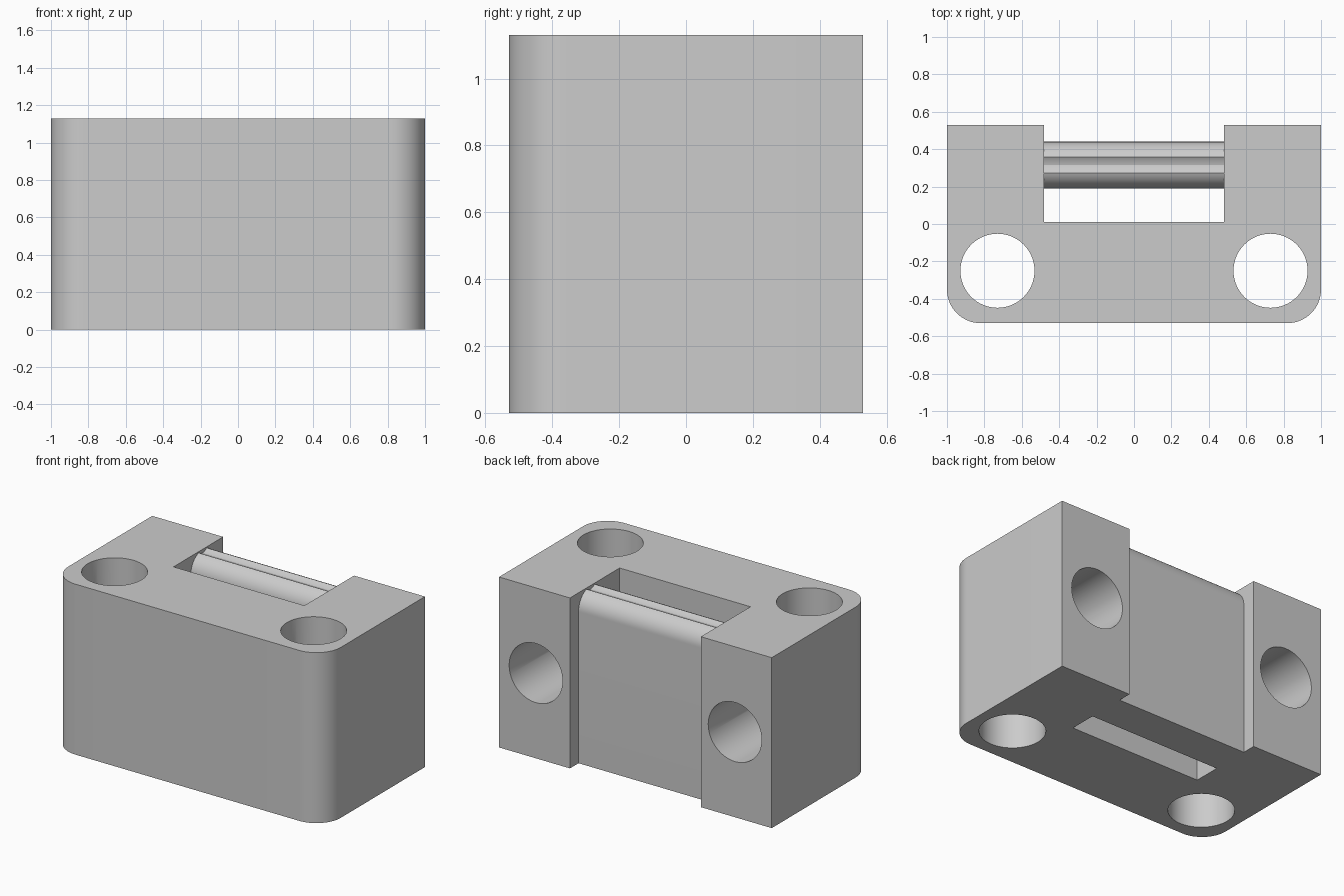
import bpy, bmesh
from math import sin, cos, pi, radians

if "Cube" in bpy.data.objects:
    bpy.data.objects.remove(bpy.data.objects["Cube"])

HEIGHT = 1.13
HALF_DEPTH = 0.53
SLOT = 0.48          # half width of the slot
SLOT_FRONT = 0.01

grey = bpy.data.materials.new("plain grey")
grey.use_nodes = True
colour = (0.6, 0.6, 0.6, 1)
grey.diffuse_color = colour
grey.node_tree.nodes["Principled BSDF"].inputs["Base Color"].default_value = colour


def arc(cx, cy, r, start, end, steps):
    """Points along an arc, angles in degrees."""
    angles = [radians(start + (end - start) * i / steps) for i in range(steps + 1)]
    return [(cx + r * cos(a), cy + r * sin(a)) for a in angles]


def extrude(name, points, place, vector):
    """Extrude a closed 2D profile, placed in 3D by a function."""
    bm = bmesh.new()
    face = bm.faces.new([bm.verts.new(place(u, v)) for u, v in points])
    result = bmesh.ops.extrude_face_region(bm, geom=[face])
    moved = [g for g in result["geom"] if isinstance(g, bmesh.types.BMVert)]
    bmesh.ops.translate(bm, verts=moved, vec=vector)
    bmesh.ops.recalc_face_normals(bm, faces=bm.faces)
    mesh = bpy.data.meshes.new(name)
    bm.to_mesh(mesh)
    bm.free()
    mesh.materials.append(grey)
    obj = bpy.data.objects.new(name, mesh)
    bpy.context.collection.objects.link(obj)
    return obj


def activate(obj):
    bpy.ops.object.select_all(action="DESELECT")
    obj.select_set(True)
    bpy.context.view_layer.objects.active = obj


def drill(target, radius, location, depth, rotation=(0, 0, 0)):
    """Cut a round hole and discard the cutter."""
    bpy.ops.mesh.primitive_cylinder_add(vertices=64, radius=radius, depth=depth,
                                        location=location, rotation=rotation)
    cutter = bpy.context.object
    cutter.hide_render = True
    cutter.data.materials.append(grey)
    activate(target)
    mod = target.modifiers.new("hole", "BOOLEAN")
    mod.operation = "DIFFERENCE"
    mod.solver = "EXACT"
    mod.object = cutter
    bpy.ops.object.modifier_apply(modifier=mod.name)
    bpy.data.objects.remove(cutter)


# Block: U-shaped outline with rounded front corners
R = 0.18
half = arc(1 - R, -HALF_DEPTH + R, R, -90, 0, 16)
half += [(1, HALF_DEPTH), (SLOT, HALF_DEPTH), (SLOT, SLOT_FRONT)]
outline = half + [(-x, y) for x, y in reversed(half)]
block = extrude("block", outline, lambda x, y: (x, y, 0), (0, 0, HEIGHT))

# Upright through holes, and rear holes that run into them
for side in (-1, 1):
    drill(block, 0.198, (side * 0.73, -0.25, HEIGHT / 2), 2)
    drill(block, 0.196, (side * 0.73, 0.25, HEIGHT / 2), 1, (pi / 2, 0, 0))

# Cross wall: rounded top with a shallow groove along it
MID, W = 0.315, 0.125
top = HEIGHT - W
profile = [(MID + W, 0)] + arc(MID, top, W, 0, 70, 14)
profile += [(MID + 0.022, HEIGHT - 0.02), (MID, HEIGHT - 0.025),
            (MID - 0.022, HEIGHT - 0.02)]
profile += arc(MID, top, W, 110, 180, 14) + [(MID - W, 0)]
wall = extrude("cross_wall", profile, lambda y, z: (-SLOT, y, z), (2 * SLOT, 0, 0))

for obj in (block, wall):
    activate(obj)
    bpy.ops.object.shade_smooth_by_angle(angle=radians(25))
